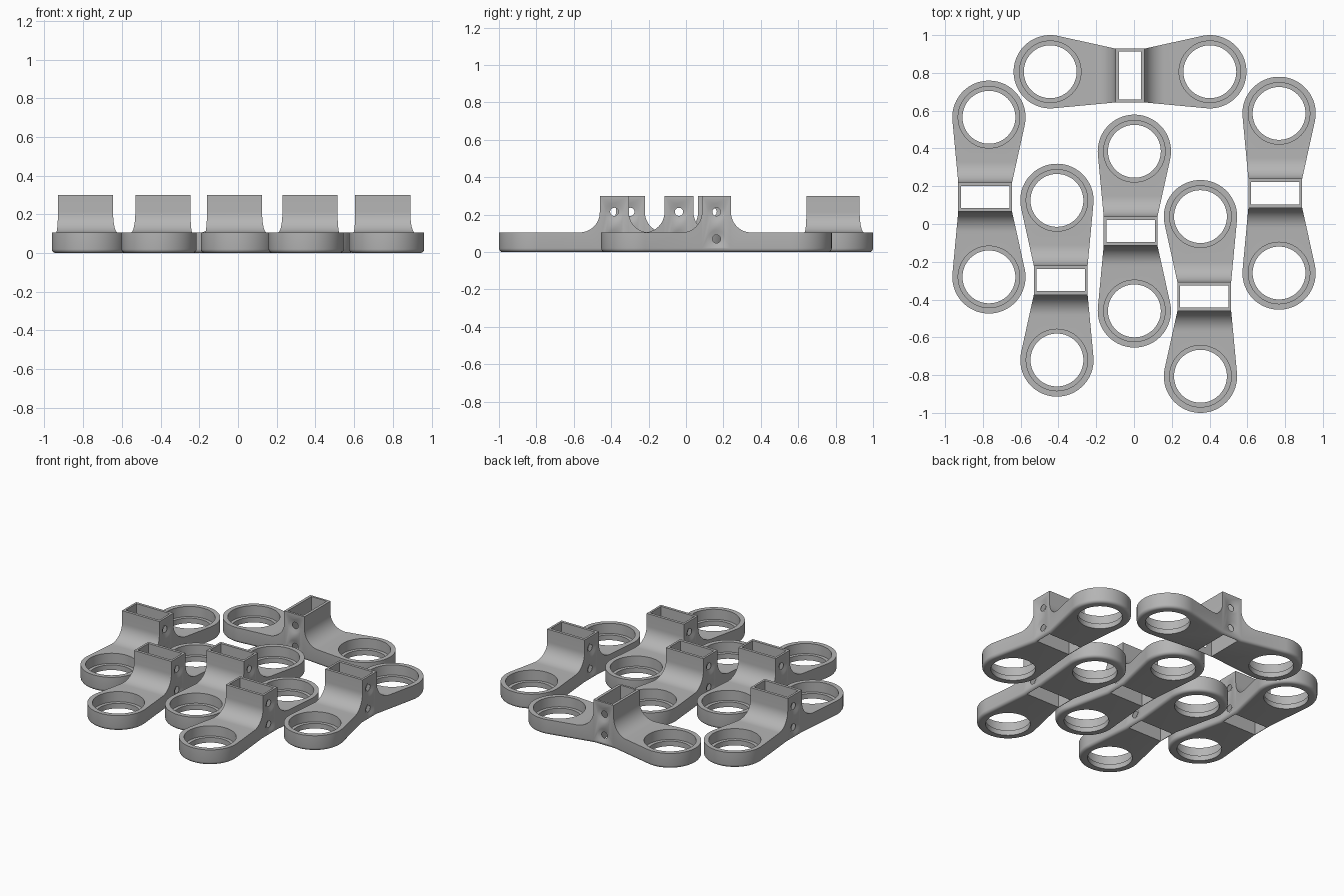
import bpy, bmesh, math
from mathutils import Matrix, Vector

if "Cube" in bpy.data.objects:
    bpy.data.objects.remove(bpy.data.objects["Cube"])

RING_Y, RING_R = 0.4225, 0.194      # ring centres and outer radius
RING_H, TOP = 0.105, 0.30           # plate and socket heights
SOCK_X, SOCK_W, SOCK_D = -0.02, 0.1425, 0.0775   # socket offset and half sizes
FILLET = 0.108

grey = bpy.data.materials.new("grey plastic")
grey.diffuse_color = (0.46, 0.46, 0.46, 1)
grey.use_nodes = True
grey.node_tree.nodes["Principled BSDF"].inputs["Base Color"].default_value = grey.diffuse_color


def add_object(name, bm):
    bmesh.ops.recalc_face_normals(bm, faces=bm.faces)
    mesh = bpy.data.meshes.new(name)
    bm.to_mesh(mesh)
    bm.free()
    obj = bpy.data.objects.new(name, mesh)
    bpy.context.collection.objects.link(obj)
    return obj


def prism(points, direction, round_base=0):
    """Extrude a closed loop of 3D points, optionally rounding the base edge."""
    bm = bmesh.new()
    base = bm.faces.new([bm.verts.new(p) for p in points])
    edges = list(base.edges)
    ext = bmesh.ops.extrude_face_region(bm, geom=[base], use_keep_orig=True)
    verts = [g for g in ext["geom"] if isinstance(g, bmesh.types.BMVert)]
    bmesh.ops.translate(bm, verts=verts, vec=direction)
    bmesh.ops.recalc_face_normals(bm, faces=bm.faces)
    if round_base:
        bmesh.ops.bevel(bm, geom=edges, offset=round_base, segments=4,
                        profile=0.5, affect='EDGES')
    return bm


def cylinder(name, r1, r2, depth, matrix, segments=64):
    bm = bmesh.new()
    bmesh.ops.create_cone(bm, cap_ends=True, segments=segments, radius1=r1,
                          radius2=r2, depth=depth, matrix=matrix)
    return add_object(name, bm)


def arc(cx, cy, r, a0, a1, n):
    return [(cx + r * math.cos(a0 + (a1 - a0) * i / n),
             cy + r * math.sin(a0 + (a1 - a0) * i / n)) for i in range(n + 1)]


def tangent_angle(corner_x, sign):
    d = Vector((corner_x, SOCK_D - RING_Y))
    return math.atan2(d.y, d.x) + sign * math.acos(RING_R / d.length)


# Plan outline: two rings joined by tangent lines to the socket
right, left = SOCK_X + SOCK_W, SOCK_X - SOCK_W
upper = arc(0, RING_Y, RING_R, tangent_angle(right, 1),
            tangent_angle(left, -1) + 2 * math.pi, 48)
half = [(right, SOCK_D)] + upper + [(left, SOCK_D)]
outline = half + [(x, -y) for x, y in reversed(half)]
body = add_object("bracket_body",
                  prism([(x, y, 0) for x, y in outline], (0, 0, TOP), 0.02))

# Side profile: flat plate sweeping up through fillets into the socket
sweep = arc(SOCK_D + FILLET, RING_H + FILLET, FILLET, -math.pi / 2, -math.pi, 14)
side = [(0.8, -0.1), (0.8, RING_H)] + sweep + [(SOCK_D, TOP + 0.1)]
profile = side + [(-y, z) for y, z in reversed(side)]
envelope = add_object("profile_cutter",
                      prism([(-0.5, y, z) for y, z in profile], (1, 0, 0)))

cutters = []
# Stepped ring holes
for s in (-1, 1):
    for r, z0 in ((0.14, -0.1), (0.163, 0.035)):
        cutters.append(cylinder("ring_cutter", r, r, 0.4,
                                Matrix.Translation((0, s * RING_Y, z0 + 0.2))))
# Rectangular slot
bm = bmesh.new()
bmesh.ops.create_cube(bm, size=1, matrix=Matrix.Translation((SOCK_X, 0, 0.15))
                      @ Matrix.Diagonal((0.256, 0.117, 0.6, 1)))
cutters.append(add_object("slot_cutter", bm))
# Countersunk screw holes on both socket sides
turn = Matrix.Rotation(math.pi / 2, 4, 'Y')
for z in (0.07, 0.215):
    cutters.append(cylinder("screw_cutter", 0.022, 0.022, 0.6,
                            Matrix.Translation((SOCK_X, 0, z)) @ turn, 32))
    for s in (-1, 1):
        r_out, r_in = 0.052, 0.026
        cutters.append(cylinder(
            "countersink_cutter", r_in if s > 0 else r_out, r_out if s > 0 else r_in,
            0.014, Matrix.Translation((SOCK_X + s * (SOCK_W - 0.004), 0, z)) @ turn, 32))

for cutter, op in [(envelope, 'INTERSECT')] + [(c, 'DIFFERENCE') for c in cutters]:
    mod = body.modifiers.new("cut", 'BOOLEAN')
    mod.operation, mod.object, mod.solver = op, cutter, 'EXACT'

# Bake one bracket, remove helpers
deps = bpy.context.evaluated_depsgraph_get()
bracket = bpy.data.meshes.new_from_object(body.evaluated_get(deps))
for obj in [body, envelope] + cutters:
    bpy.data.objects.remove(obj)
bracket.materials.clear()
bracket.materials.append(grey)
for p in bracket.polygons:
    p.material_index = 0
    p.use_smooth = True
bracket.set_sharp_from_angle(angle=math.radians(30))

# Layout of the six brackets
layout = [("left_bracket", -0.768, 0.1425, 0),
          ("left_inner_bracket", -0.408, -0.2975, 180),
          ("centre_bracket", 0.002, -0.0375, 0),
          ("right_inner_bracket", 0.352, -0.3835, 180),
          ("right_bracket", 0.768, 0.163, 0),
          ("back_bracket", -0.021, 0.806, 90)]
for name, x, y, deg in layout:
    obj = bpy.data.objects.new(name, bracket)
    obj.location = (x, y, 0)
    obj.rotation_euler.z = math.radians(deg)
    bpy.context.collection.objects.link(obj)
